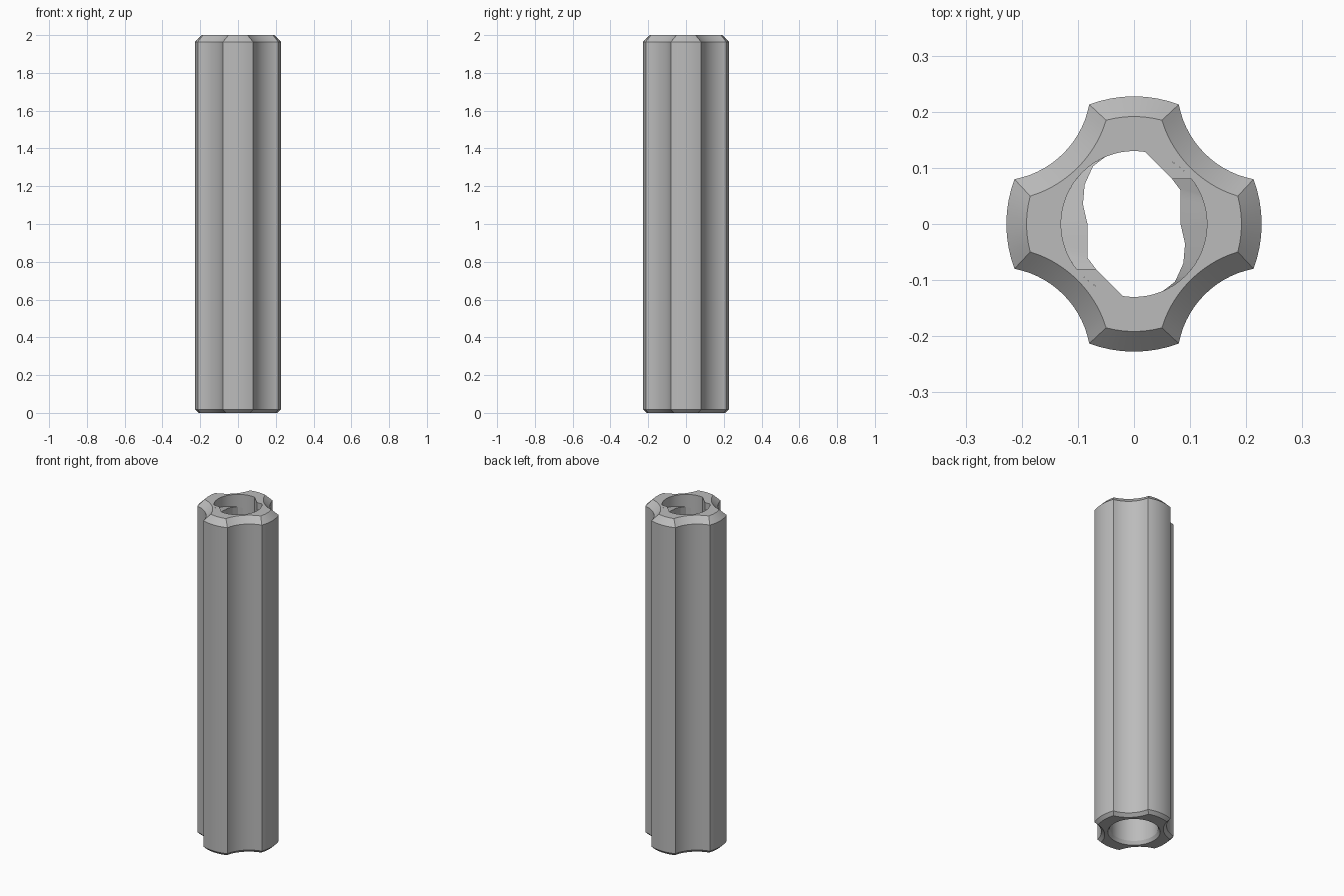
import bpy
import bmesh
from math import acos, asin, atan2, cos, sin, pi, radians
from mathutils import Vector

cube = bpy.data.objects.get("Cube")
if cube:
    bpy.data.objects.remove(cube)

HEIGHT = 2.0
TIP_R = 0.2275      # radius of the four rounded ribs
FLUTE_R = 0.167     # radius of each concave flute
FLUTE_D = 0.345     # distance of the flute centre from the axis
BORE_R = 0.13

metal = bpy.data.materials.new("plain grey metal")
grey = (0.5, 0.5, 0.5, 1)
metal.use_nodes = True
metal.diffuse_color = grey
metal.node_tree.nodes["Principled BSDF"].inputs["Base Color"].default_value = grey


def finish(bm, name):
    bmesh.ops.recalc_face_normals(bm, faces=bm.faces)
    mesh = bpy.data.meshes.new(name)
    bm.to_mesh(mesh)
    bm.free()
    mesh.materials.append(metal)
    obj = bpy.data.objects.new(name, mesh)
    bpy.context.collection.objects.link(obj)
    bpy.ops.object.select_all(action="DESELECT")
    obj.select_set(True)
    bpy.context.view_layer.objects.active = obj
    bpy.ops.object.shade_smooth_by_angle(angle=radians(25))
    return obj


def fluted(inset, tip_steps=8, flute_steps=14):
    """Outline with four ribs and four flutes, shrunk by inset."""
    r, f = TIP_R - inset, FLUTE_R + inset
    a = acos((r * r + FLUTE_D ** 2 - f * f) / (2 * r * FLUTE_D))
    half_tip = pi / 4 - a
    half_flute = asin(r * sin(a) / f)
    points = []
    for quarter in range(4):
        base = quarter * pi / 2
        for i in range(tip_steps):
            t = base + half_tip * (2 * i / tip_steps - 1)
            points.append(Vector((r * cos(t), r * sin(t))))
        diagonal = base + pi / 4
        centre = Vector((cos(diagonal), sin(diagonal))) * FLUTE_D
        for i in range(flute_steps):
            t = diagonal + pi + half_flute * (1 - 2 * i / flute_steps)
            points.append(centre + f * Vector((cos(t), sin(t))))
    return points


def bore(radius):
    return [p.normalized() * radius for p in fluted(0)]


def bridge(bm, a, b, closed=True):
    n = len(a)
    for i in range(n if closed else n - 1):
        j = (i + 1) % n
        bm.faces.new((a[i], a[j], b[j], b[i]))


# Fluted tube: chamfered outside, countersunk bore at the foot
bm = bmesh.new()
sections = [
    (fluted(0.018), 0), (fluted(0), 0.018),
    (fluted(0), HEIGHT - 0.036), (fluted(0.036), HEIGHT),
    (bore(BORE_R), HEIGHT), (bore(BORE_R), 0.02), (bore(0.142), 0),
]
rings = [[bm.verts.new((p.x, p.y, z)) for p in outline] for outline, z in sections]
for k, ring in enumerate(rings):
    bridge(bm, ring, rings[(k + 1) % len(rings)])
finish(bm, "fluted_tube")

# Locking stops and ramps inside the mouth, repeated at half a turn
INNER = [(-0.068, -0.08), (-0.083, -0.06), (-0.083, 0), (-0.091, 0.035),
         (-0.088, 0.07), (-0.073, 0.103), (-0.052, 0.119)]
LOW = HEIGHT - 0.16


def stop(side, name):
    start, end = atan2(-0.08, -0.1025), atan2(-0.127, -0.02)
    outline = [(-0.068, -0.08), (-0.1025, -0.08)]
    for i in range(1, 9):
        t = start + (end - start) * i / 8
        outline.append((BORE_R * cos(t), BORE_R * sin(t)))
    bm = bmesh.new()
    top = [bm.verts.new((side * x, side * y, HEIGHT)) for x, y in outline]
    low = [bm.verts.new((side * x, side * y, LOW)) for x, y in outline]
    bm.faces.new(top)
    bm.faces.new(low)
    bridge(bm, top, low)
    finish(bm, name)


def ramp(side, name):
    start, end = radians(218), radians(113)
    bm = bmesh.new()
    strips = [[], [], [], []]
    steps = 4
    count = (len(INNER) - 1) * steps
    for i in range(count + 1):
        k = min(i // steps, len(INNER) - 2)
        inner = Vector(INNER[k]).lerp(Vector(INNER[k + 1]), i / steps - k)
        t = start + (end - start) * i / count
        outer = Vector((cos(t), sin(t))) * BORE_R
        z = HEIGHT - 0.04 - 0.04 * i / count
        for strip, p, h in zip(strips, (outer, inner, inner, outer), (z, z, LOW, LOW)):
            strip.append(bm.verts.new((side * p.x, side * p.y, h)))
    for k in range(4):
        bridge(bm, strips[k], strips[(k + 1) % 4], closed=False)
    for tip in (0, -1):
        bm.faces.new([s[tip] for s in strips])
    finish(bm, name)


for side, label in ((1, "right"), (-1, "left")):
    stop(side, label + "_lock_stop")
    ramp(side, label + "_lock_ramp")
